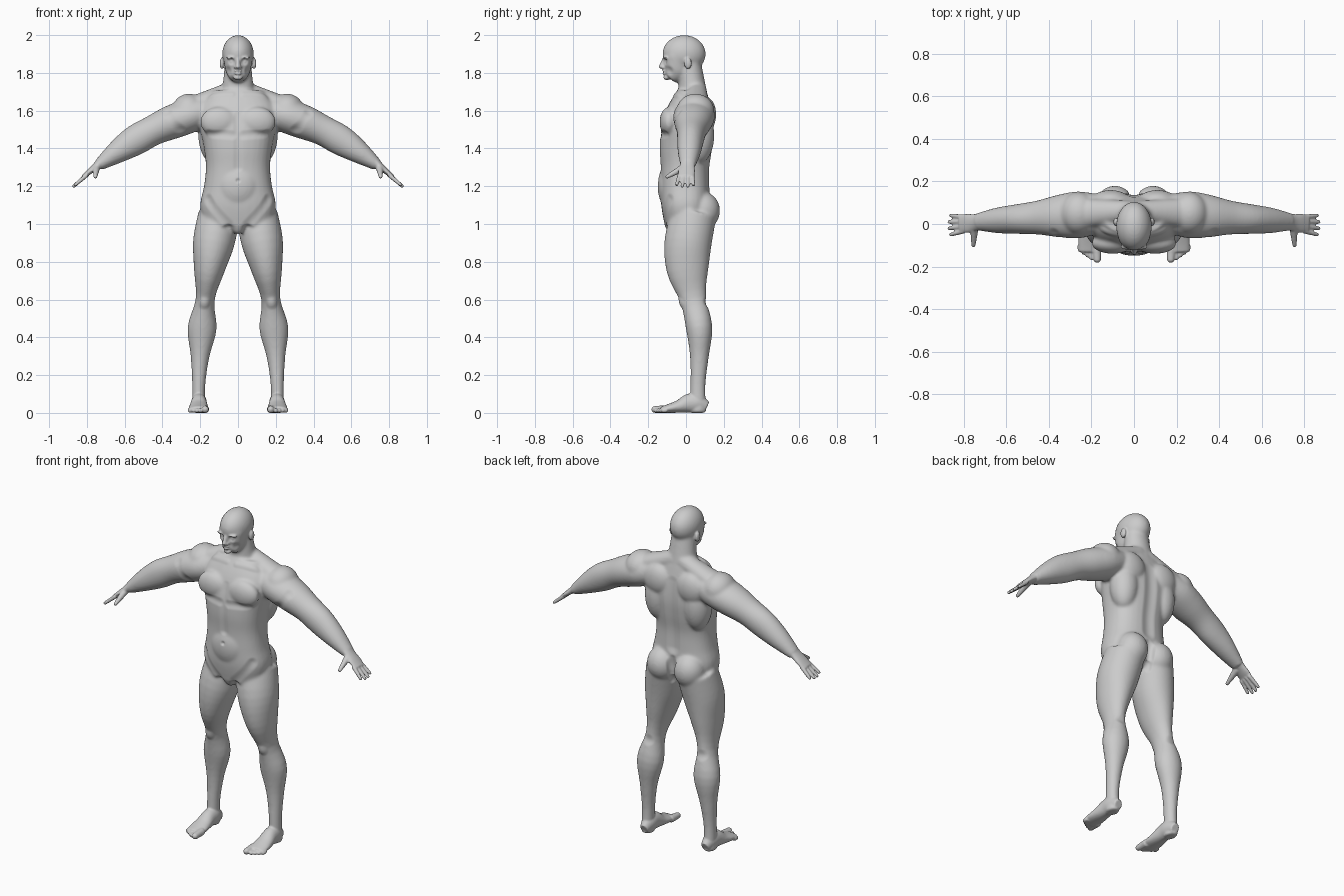
import bpy
import bmesh
import math
from mathutils import Matrix, Vector
from mathutils.geometry import intersect_point_line

if "Cube" in bpy.data.objects:
    bpy.data.objects.remove(bpy.data.objects["Cube"], do_unlink=True)

bm = bmesh.new()
BOTH = (1, -1)
MIDDLE = (1,)
RING = 32
SUBSTEPS = 4


def smooth_rows(rows):
    """Interpolate section rows with a curve that passes through each of them."""
    padded = [rows[0]] + rows + [rows[-1]]
    result = []
    for before, start, end, after in zip(padded, padded[1:], padded[2:], padded[3:]):
        leaving, arriving = (end - before) / 2, (after - start) / 2
        for step in range(SUBSTEPS):
            t = step / SUBSTEPS
            ease = t * t * (3 - 2 * t)
            result.append(start.lerp(end, ease) + leaving * (t * (1 - t) ** 2)
                          - arriving * (t * t * (1 - t)))
    return result + [rows[-1]]


def line(start, end, bow=0):
    """Straight path, optionally bowed upwards."""
    def path(t):
        return Vector(start).lerp(Vector(end), t) + Vector((0, 0, bow * math.sin(math.pi * t)))
    return path


def rounded(value, power):
    return math.copysign(abs(value) ** (2 / power), value)


def tube(widths, depths, path, sides=BOTH, power=2, up=0, back=0):
    """Closed tube of rounded sections spaced evenly along a path."""
    rows = []
    for i, (width, depth) in enumerate(zip(widths, depths)):
        center = Vector(path(i / (len(widths) - 1))) + Vector((0, back * depth, up * width))
        rows.append(Vector((*center, width, depth)))
    rows = smooth_rows(rows)
    centers = [Vector(row[:3]) for row in rows]
    for side in sides:
        rings = []
        for i, row in enumerate(rows):
            tangent = centers[min(i + 1, len(rows) - 1)] - centers[max(i - 1, 0)]
            tangent.normalize()
            guide = Vector((1, 0, 0)) if abs(tangent.y) > 0.7 else Vector((0, 1, 0))
            deep = (guide - tangent * guide.dot(tangent)).normalized()
            wide = tangent.cross(deep)
            ring = []
            for k in range(RING):
                angle = math.tau * k / RING
                point = (centers[i] + wide * row[3] * rounded(math.cos(angle), power)
                         + deep * row[4] * rounded(math.sin(angle), power))
                point.x *= side
                ring.append(bm.verts.new(point))
            rings.append(ring)
        for low, high in zip(rings, rings[1:]):
            for k in range(RING):
                bm.faces.new((low[k - 1], low[k], high[k], high[k - 1]))
        bm.faces.new(rings[0])
        bm.faces.new(rings[-1])


def ball(center, radii, sides=BOTH):
    """Stretched sphere for a muscle or a rounded end."""
    for side in sides:
        place = Matrix.Translation((center[0] * side, center[1], center[2]))
        bmesh.ops.create_uvsphere(bm, u_segments=RING, v_segments=RING // 2, radius=1,
                                  matrix=place @ Matrix.Diagonal((*radii, 1)))


def digit(start, end, thick, thin):
    """Finger, thumb or toe with a rounded tip."""
    tube((thick, thin), (thick, thin), line(start, end))
    ball(end, (thin, thin, thin))


def fuse(obj, voxel, rounds):
    """Merge all parts into one skin and soften it."""
    bmesh.ops.recalc_face_normals(bm, faces=bm.faces)
    bm.to_mesh(obj.data)
    remesh = obj.modifiers.new("skin", 'REMESH')
    remesh.mode = 'VOXEL'
    remesh.voxel_size = voxel
    soften = obj.modifiers.new("soften", 'SMOOTH')
    soften.factor = 0.5
    soften.iterations = rounds
    for name in ("skin", "soften"):
        bpy.ops.object.modifier_apply(modifier=name)
    bm.clear()
    bm.from_mesh(obj.data)
    bm.normal_update()


def stroke(start, end, radius, strength=-0.2):
    """Raise or sink the skin along a line, the same on both sides."""
    a, b = Vector(start), Vector(end)
    low, high = min(a.z, b.z) - radius, max(a.z, b.z) + radius
    for vert, normal in skin:
        if low < vert.co.z < high:
            point = Vector((abs(vert.co.x), vert.co.y, vert.co.z))
            share = intersect_point_line(point, a, b)[1] if a != b else 0
            gap = (point - a.lerp(b, min(max(share, 0), 1))).length / radius
            if gap < 1:
                vert.co += normal * radius * strength * (1 - gap * gap) ** 2


def dab(point, radius, strength=-0.2):
    stroke(point, point, radius, strength)


def torso_path(t):
    z = 1 + 0.7 * t
    return (0, 0.2 * (z - 1.25) ** 2 - 0.005, z)


def leg_path(t):
    """Legs spread towards the feet; thighs swing forward and calves back."""
    z = 1.05 * (1 - t)
    swing = math.cos((max(z, 0.25) - 0.37) * 7)
    return (0.21 - z * z / 10, 0.04 + 0.035 * swing, z)


body = bpy.data.objects.new("body", bpy.data.meshes.new("body"))
bpy.context.collection.objects.link(body)
bpy.context.view_layer.objects.active = body
body.select_set(True)

# Torso, neck and trapezius slopes
tube((.18, .2, .18, .17, .18, .2, .21, .14), (.12, .13, .13, .13, .14, .14, .12, .08),
     torso_path, MIDDLE, power=2.4)
tube((.1, .08, .07), (.08, .07, .06), line((0, .04, 1.65), (0, .02, 1.85)), MIDDLE)
tube((.05, .05), (.05, .07), line((.02, .06, 1.71), (.23, .05, 1.63)))
# Legs and arms
tube((.11, .11, .08, .05, .077, .05, .035, .035), (.12, .125, .11, .07, .07, .05, .04, .045),
     leg_path)
tube((.08, .09, .09, .08, .08, .06, .03), (.09, .11, .1, .08, .07, .06, .04),
     line((.16, .05, 1.6), (.74, .01, 1.31), bow=.04))
# Chest, shoulder, side of the back, shoulder blade and buttock muscles
ball((.1, -.09, 1.54), (.1, .05, .08))
ball((.26, .05, 1.6), (.09, .1, .09))
ball((.13, .07, 1.47), (.08, .08, .15))
ball((.11, .11, 1.58), (.09, .05, .09))
ball((.09, .09, 1.07), (.09, .09, .1))
# Belly and groin
ball((0, -.09, 1.2), (.11, .06, .12), MIDDLE)
ball((0, -.07, 1.02), (.045, .045, .075), MIDDLE)
# Skull, and the face down to the jaw
ball((0, -.01, 1.9), (.084, .115, .1), MIDDLE)
tube((.04, .065, .073, .078, .07), (.035, .065, .075, .08, .07),
     line((0, -.12, 1.77), (0, -.12, 1.93)), MIDDLE, power=2.2, back=1)
fuse(body, voxel=0.008, rounds=8)

# Feet and toes, from the big toe outwards
tube((.03, .05, .05, .035, .025, .017), (.025, .04, .042, .048, .053, .05),
     line((.205, .11, 0), (.21, -.13, 0)), up=1)
digit((.175, -.1, .02), (.173, -.165, .018), thick=.022, thin=.018)
for i in range(4):
    x = .2 + .018 * i
    digit((x, -.1, .015), (x, -.16 + .013 * i, .012), thick=.013, thin=.011)
# Palms and fingers, from the index outwards, then the thumb
tube((.03, .02, .015, .01), (.04, .04, .045, .04), line((.72, .01, 1.33), (.82, 0, 1.25)))
for i in range(4):
    spread = i - 1.5
    reach = .87 - .004 * spread ** 2
    digit((.8, .022 * spread, 1.26), (reach, .03 * spread - .005, 2 - .92 * reach),
          thick=.012, thin=.009)
digit((.75, -.01, 1.3), (.755, -.1, 1.25), thick=.021, thin=.01)
# Nose with its tip and wings
tube((.01, .011, .014), (.012, .014, .015), line((0, -.11, 1.88), (0, -.13, 1.83)), MIDDLE)
ball((0, -.134, 1.833), (.012, .012, .01), MIDDLE)
ball((.013, -.12, 1.83), (.009, .012, .008))
# Brows, lips, chin and ears
ball((.03, -.106, 1.88), (.034, .016, .009))
for lip in (1.797, 1.809):
    ball((0, -.114, lip), (.021, .012, .007), MIDDLE)
ball((0, -.1, 1.775), (.024, .02, .013), MIDDLE)
ball((.086, .01, 1.85), (.011, .02, .03))
fuse(body, voxel=0.0055, rounds=2)

skin = [(vert, vert.normal.copy()) for vert in bm.verts]
# Spine and buttock cleft
stroke((0, .16, 1.6), (0, .12, 1.2), radius=.05)
stroke((0, .15, 1.13), (0, .11, .98), radius=.035, strength=-.5)
# Midline, lower chest edge, groin crease and navel
stroke((0, -.13, 1.58), (0, -.13, 1.3), radius=.03)
stroke((.03, -.13, 1.47), (.15, -.11, 1.48), radius=.03)
stroke((.16, -.09, 1.13), (.05, -.1, 1), radius=.035)
dab((0, -.15, 1.23), radius=.016, strength=-.6)
# Collarbone, shoulder crease, kneecap and knee hollow
stroke((.03, -.05, 1.68), (.18, -.03, 1.68), radius=.025, strength=.2)
stroke((.37, -.03, 1.58), (.3, -.05, 1.49), radius=.035)
dab((.18, -.03, .58), radius=.04, strength=.2)
dab((.18, .1, .58), radius=.04)
# Eye socket, eyeball, mouth and cheek
dab((.034, -.11, 1.86), radius=.024, strength=-.45)
dab((.034, -.1, 1.86), radius=.014, strength=.35)
stroke((0, -.125, 1.803), (.02, -.115, 1.803), radius=.008, strength=-.6)
dab((.055, -.09, 1.81), radius=.03)

bm.to_mesh(body.data)
bm.free()
body.data.shade_smooth()

# Plain grey skin
grey = bpy.data.materials.new("light_grey")
grey.use_nodes = True
tone = (0.6, 0.6, 0.6, 1)
grey.diffuse_color = tone
grey.node_tree.nodes["Principled BSDF"].inputs["Base Color"].default_value = tone
body.data.materials.clear()
body.data.materials.append(grey)
